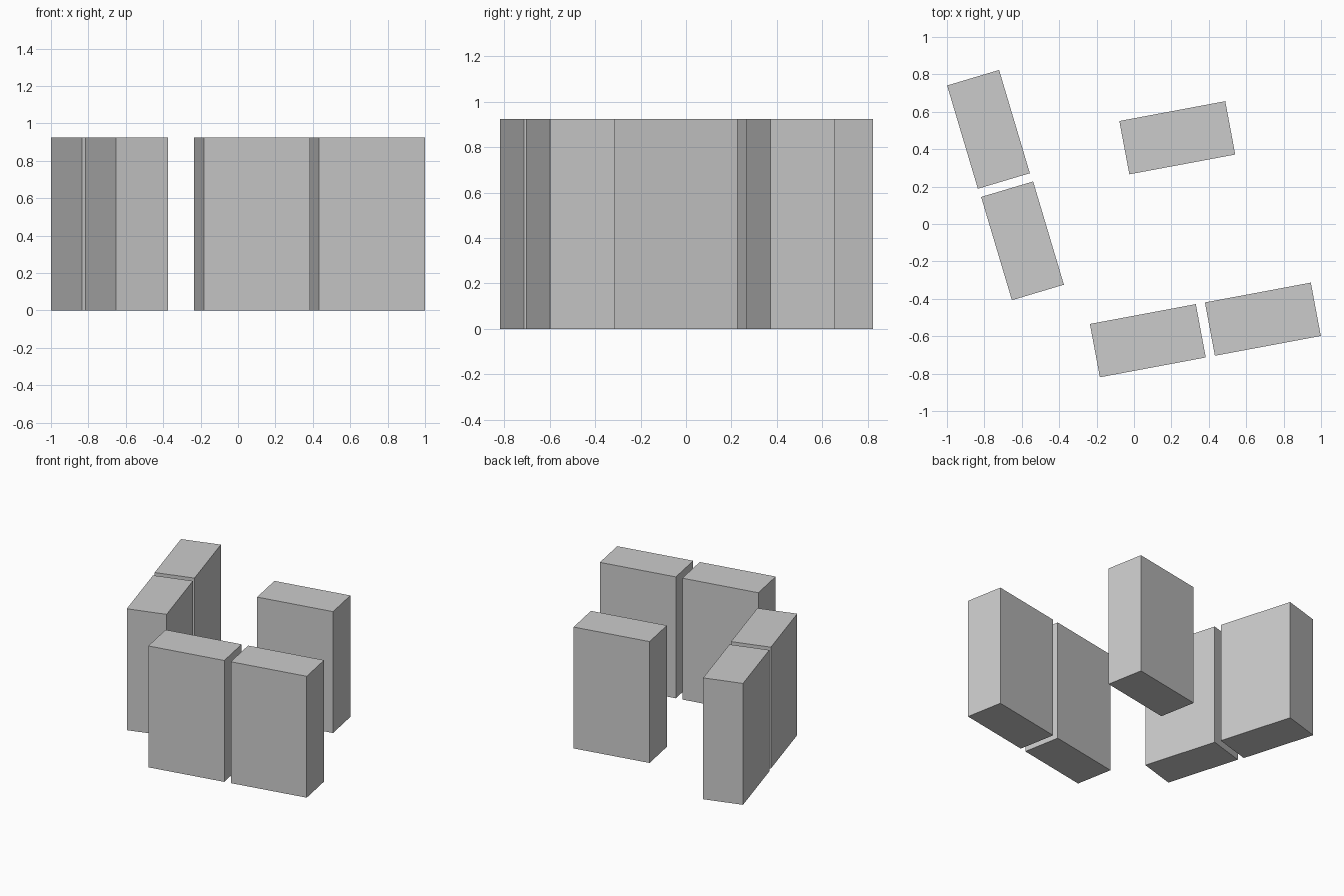
import bpy
from math import radians

if "Cube" in bpy.data.objects:
    bpy.data.objects.remove(bpy.data.objects["Cube"])

LENGTH, DEPTH, HEIGHT = 0.576, 0.29, 0.925


def block(name, x, y, angle):
    """Upright rectangular block standing on the ground, turned about z."""
    bpy.ops.mesh.primitive_cube_add(size=1, location=(x, y, HEIGHT / 2),
                                    rotation=(0, 0, radians(angle)))
    ob = bpy.context.object
    ob.name = name
    ob.scale = (LENGTH, DEPTH, HEIGHT)


# Left pair of blocks
block("left_block_back", -0.778, 0.506, -73.4)
block("left_block_front", -0.596, -0.09, -73.4)

# Front pair of blocks
block("front_block_left", 0.074, -0.624, 10.6)
block("front_block_right", 0.689, -0.509, 10.6)

# Single block at the back
block("back_block", 0.2315, 0.461, 10.6)
